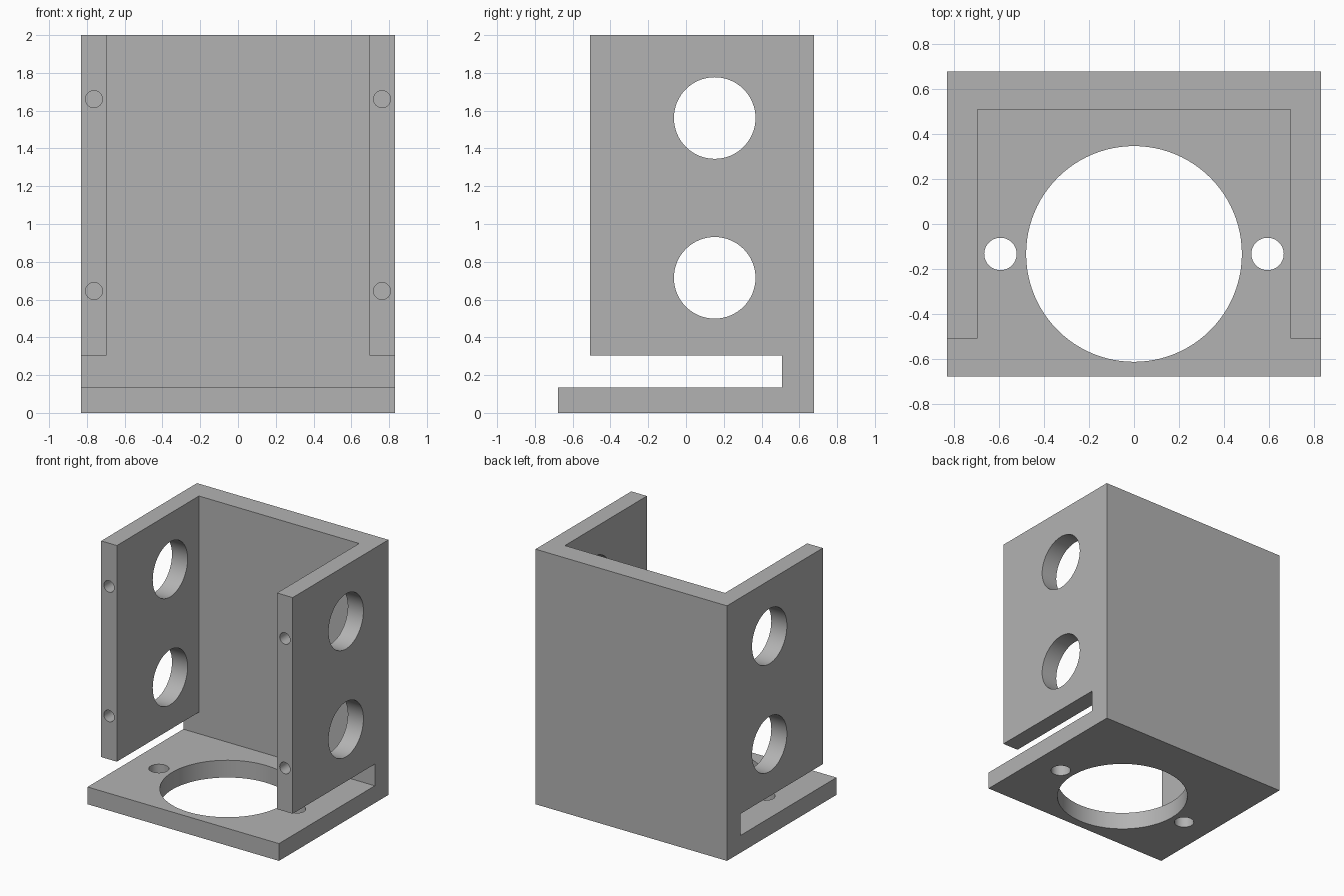
import bpy
import bmesh
from math import pi
from mathutils import Matrix, Vector

if "Cube" in bpy.data.objects:
    bpy.data.objects.remove(bpy.data.objects["Cube"])

U = 2 / 59                      # unit length
W, D, H = 49 * U, 40 * U, 2.0   # overall width, depth, height
SIDE, BACK = 4 * U, 5 * U       # wall thicknesses
BASE, SLOT_TOP = 4 * U, 9 * U   # base top and slot top
FRONT = -D / 2 + BACK           # front edge of the side walls
INNER = D / 2 - BACK            # inner face of the back wall

grey = bpy.data.materials.new("plain grey")
grey.use_nodes = True
grey.diffuse_color = (0.45, 0.45, 0.45, 1)
grey.node_tree.nodes["Principled BSDF"].inputs["Base Color"].default_value = grey.diffuse_color


def make_object(name, bm):
    bmesh.ops.recalc_face_normals(bm, faces=bm.faces)
    mesh = bpy.data.meshes.new(name)
    bm.to_mesh(mesh)
    bm.free()
    mesh.materials.append(grey)
    obj = bpy.data.objects.new(name, mesh)
    bpy.context.collection.objects.link(obj)
    return obj


def box(name, lo, hi):
    lo, hi = Vector(lo), Vector(hi)
    bm = bmesh.new()
    bmesh.ops.create_cube(bm, size=1, matrix=Matrix.Translation((lo + hi) / 2)
                          @ Matrix.Diagonal((*(hi - lo), 1)))
    return make_object(name, bm)


def rod(name, centre, radius, length, axis, sides=64):
    turn = {"x": Matrix.Rotation(pi / 2, 4, "Y"),
            "y": Matrix.Rotation(pi / 2, 4, "X"),
            "z": Matrix.Identity(4)}[axis]
    bm = bmesh.new()
    bmesh.ops.create_cone(bm, cap_ends=True, segments=sides, radius1=radius, radius2=radius,
                          depth=length, matrix=Matrix.Translation(centre) @ turn)
    return make_object(name, bm)


# Housing body: slotted side profile extruded across the width
profile = [(-D / 2, 0), (D / 2, 0), (D / 2, H), (FRONT, H), (FRONT, SLOT_TOP),
           (INNER, SLOT_TOP), (INNER, BASE), (-D / 2, BASE)]
bm = bmesh.new()
face = bm.faces.new([bm.verts.new((-W / 2, y, z)) for y, z in profile])
swept = bmesh.ops.extrude_face_region(bm, geom=[face])["geom"]
bmesh.ops.translate(bm, vec=(W, 0, 0),
                    verts=[v for v in swept if isinstance(v, bmesh.types.BMVert)])
housing = make_object("housing", bm)

# Open space between the side walls
cutters = [box("inside_cutter", (-W / 2 + SIDE, -1, 0.2), (W / 2 - SIDE, INNER, H + 0.2))]

# Large round opening in the base
HOLE_Y = -0.133
cutters.append(rod("base_opening_cutter", (0, HOLE_Y, BASE / 2), 0.479, 0.3, "z", 96))

# Round openings through both side walls
for z in (0.715, 1.561):
    cutters.append(rod("side_opening_cutter", (0, 0.152, z), 0.216, 2, "x"))

# Base fixing holes and blind screw holes in the wall front edges
SCREW_DEPTH = 0.34
for s in (-1, 1):
    cutters.append(rod("fixing_hole_cutter", (s * 0.593, HOLE_Y, BASE / 2), 0.072, 0.3, "z", 48))
    for z in (0.645, 1.661):
        cutters.append(rod("screw_hole_cutter", (s * (W - SIDE) / 2, FRONT, z),
                           0.045, 2 * SCREW_DEPTH, "y", 32))

# Cut every opening, then discard the cutters
bpy.context.view_layer.objects.active = housing
housing.select_set(True)
for cutter in cutters:
    cutter.hide_render = True
    mod = housing.modifiers.new("cut", "BOOLEAN")
    mod.operation = "DIFFERENCE"
    mod.solver = "EXACT"
    mod.object = cutter
    bpy.ops.object.modifier_apply(modifier=mod.name)
    bpy.data.objects.remove(cutter)

bpy.ops.object.shade_smooth_by_angle(angle=pi / 6)
